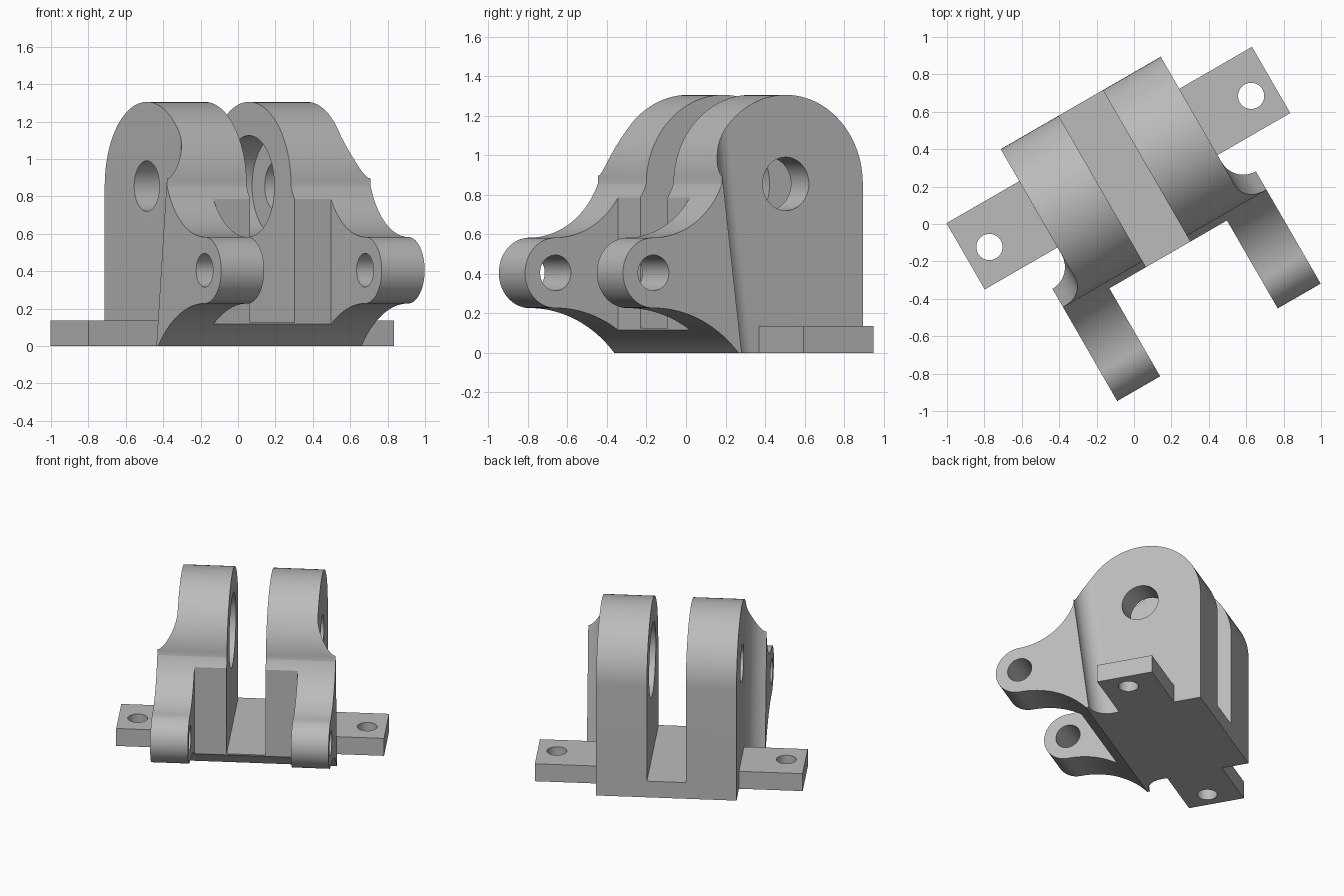
import bpy, bmesh
from math import sin, cos, radians
from mathutils import Matrix, Vector

cube = bpy.data.objects.get("Cube")
if cube:
    bpy.data.objects.remove(cube, do_unlink=True)

grey = bpy.data.materials.new("plain grey")
grey.use_nodes = True
colour = (0.5, 0.5, 0.5, 1)
grey.diffuse_color = colour
grey.node_tree.nodes["Principled BSDF"].inputs["Base Color"].default_value = colour

# The bracket is symmetric about its own middle and turned on its base
CENTRE = 0.077
PLACE = Matrix.Rotation(radians(30), 4, "Z") @ Matrix.Translation((CENTRE, 0, 0))


def arc(cx, cy, r, start, end, steps=32):
    angles = [radians(start + (end - start) * i / steps) for i in range(steps + 1)]
    return [(cx + r * cos(a), cy + r * sin(a)) for a in angles]


def prism(name, bottom, top):
    """Solid between two matching outlines of 3D points."""
    bm = bmesh.new()
    a = [bm.verts.new(p) for p in bottom]
    b = [bm.verts.new(p) for p in top]
    bm.faces.new(a)
    bm.faces.new(b)
    for i in range(len(a)):
        j = (i + 1) % len(a)
        bm.faces.new((a[i], a[j], b[j], b[i]))
    bmesh.ops.recalc_face_normals(bm, faces=bm.faces)
    mesh = bpy.data.meshes.new(name)
    bm.to_mesh(mesh)
    bm.free()
    mesh.materials.append(grey)
    obj = bpy.data.objects.new(name, mesh)
    bpy.context.collection.objects.link(obj)
    return obj


def along_x(name, outline, x0, x1):
    return prism(name, [(x0, y, z) for y, z in outline], [(x1, y, z) for y, z in outline])


def along_z(name, outline, z0, z1, lean=0):
    return prism(name, [(x, y + lean * z0, z0) for x, y in outline],
                 [(x, y + lean * z1, z1) for x, y in outline])


def rect(x0, x1, y0, y1):
    return [(x0, y0), (x1, y0), (x1, y1), (x0, y1)]


def circle(cx, cy, r):
    return arc(cx, cy, r, 0, 360, 64)[:-1]


def cut(obj, cutters):
    for c in cutters:
        c.hide_render = True
        mod = obj.modifiers.new("cut", "BOOLEAN")
        mod.operation = "DIFFERENCE"
        mod.solver = "EXACT"
        mod.object = c
    graph = bpy.context.evaluated_depsgraph_get()
    mesh = bpy.data.meshes.new_from_object(obj.evaluated_get(graph))
    obj.modifiers.clear()
    obj.data = mesh
    for c in cutters:
        bpy.data.objects.remove(c, do_unlink=True)


def finish(obj):
    obj.data.transform(PLACE)
    bpy.ops.object.select_all(action="DESELECT")
    obj.select_set(True)
    bpy.context.view_layer.objects.active = obj
    bpy.ops.object.shade_smooth_by_angle(angle=radians(25))


# Side profile: round lug, concave sweep to the arm eye, curved underside
LUG = (0.253, 0.855)
EYE = (-0.597, 0.405)
profile = [(0.703, 0)]
profile += arc(*LUG, 0.45, 0, 180, 48)
profile += arc(-0.6, 1.017, 0.4345, -22.5, -90)
profile += arc(*EYE, 0.178, 90, 270)
profile += arc(EYE[0], -0.429, 0.656, 89, 40.84)
body = along_x("clevis_body", profile, -0.628, 0.628)

cutters = [
    # Channel between the lugs and gap between the arms
    along_x("channel", rect(-2, 2, 0.125, 2), -0.137, 0.137),
    along_x("arm_gap", rect(-2, -0.232, -1, 2), -0.363, 0.363),
    # Pivot hole, wide recesses on the inner faces, arm holes
    along_x("pivot_hole", circle(*LUG, 0.135), -1, 1),
    along_x("recess", circle(*LUG, 0.27), -0.312, 0.312),
    along_x("arm_hole", circle(*EYE, 0.09), -1, 1),
]
# Leaning side cuts leave a fillet where each arm meets its lug
for side in (-1, 1):
    shape = arc(0.628, 0.052, 0.134, 180, 270, 16) + [(0.8, -0.082), (0.8, 1.5), (0.494, 1.5)]
    cutters.append(along_z("side_cut", [(side * x, y) for x, y in shape], -0.1, 1.6, -0.126))
cut(body, cutters)
finish(body)

# Mounting tabs with bolt holes
for side, label in ((-1, "right"), (1, "left")):
    x0, x1 = sorted((side * 0.494, side * 0.943))
    tab = along_z(label + "_mounting_tab", rect(x0, x1, 0.096, 0.505), 0, 0.135)
    cut(tab, [along_z("bolt_hole", circle(side * 0.808, 0.28, 0.07), -0.1, 0.3)])
    finish(tab)
